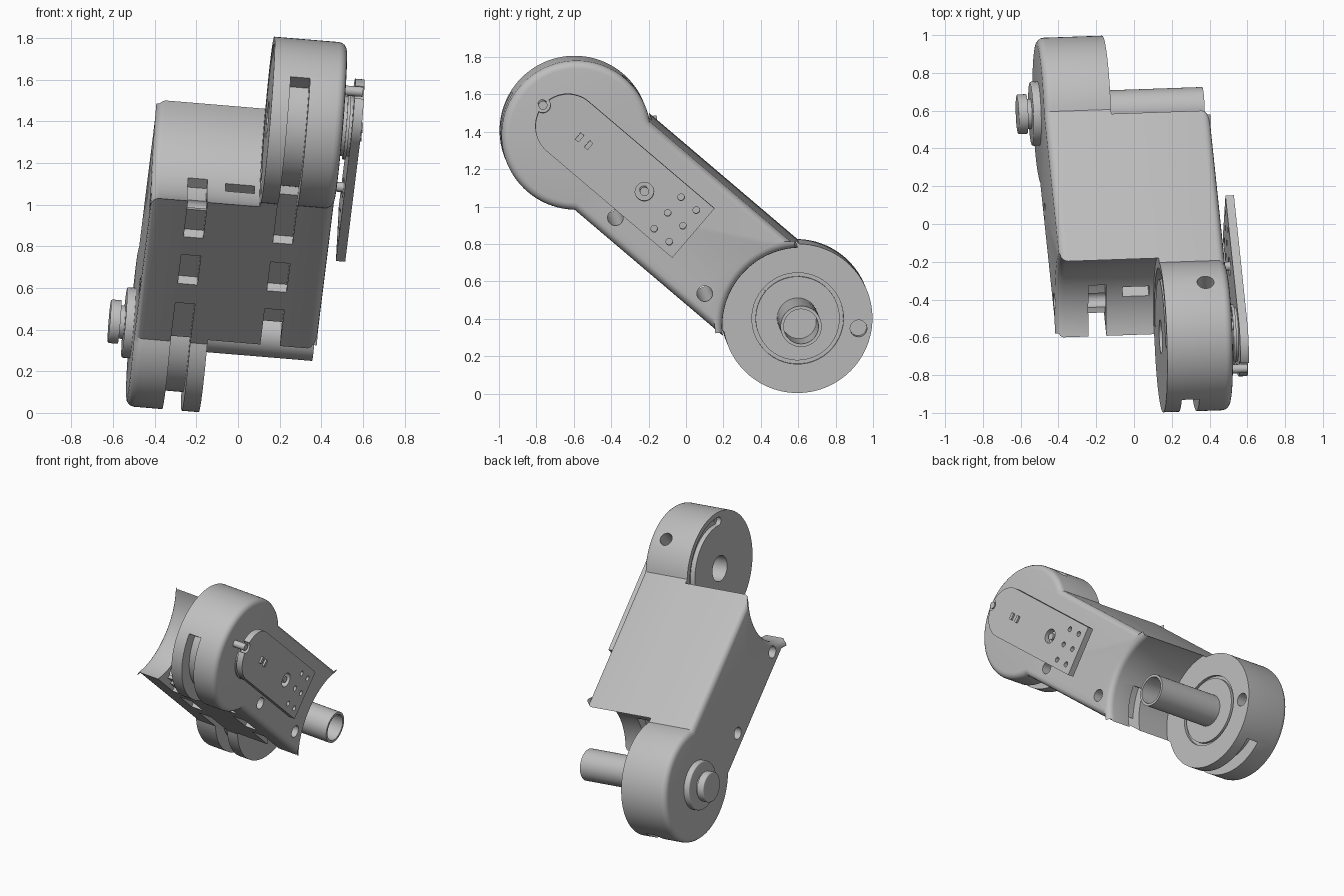
import bpy, bmesh
from math import pi, sin, cos, radians, acos, asin
from mathutils import Matrix, Vector

cube = bpy.data.objects.get("Cube")
if cube:
    bpy.data.objects.remove(cube)

# One plain grey for everything
grey = bpy.data.materials.new("plain grey")
grey.use_nodes = True
grey.diffuse_color = (0.52, 0.52, 0.52, 1)
grey.node_tree.nodes["Principled BSDF"].inputs["Base Color"].default_value = (0.52, 0.52, 0.52, 1)

# Local frame: X = joint axis, U = along the arm, V = across the arm
axis = Vector((1, 0.035, -0.083)).normalized()
along = Vector((0, 0.76, -0.65))
along = (along - axis * along.dot(axis)).normalized()
across = axis.cross(along)
RIGHT = Matrix((axis, along, across)).transposed().to_4x4()
RIGHT.translation = Vector((-0.007, 0, 0.905))
LEFT = RIGHT @ Matrix.Rotation(pi, 4, 'Z')   # same half turned end for end

JOINT, DISC, CLEAR, HALF = 0.79, 0.40, 0.42, 0.31
INNER, OUTER = 0.085, 0.437


def arc(u, v, r, start, end, n=48):
    angles = [radians(start + (end - start) * i / n) for i in range(n + 1)]
    return [(u + r * cos(t), v + r * sin(t)) for t in angles]


def circle(u, v, r, n=48):
    return arc(u, v, r, 0, 360, n)[:-1]


def rect(u0, u1, v0, v1):
    return [(u0, v0), (u1, v0), (u1, v1), (u0, v1)]


def ring_sector(u, r0, r1, start, end):
    return arc(u, 0, r0, start, end) + arc(u, 0, r1, end, start)


def prism(name, outline, x0, x1, frame=RIGHT, bevel=0):
    """Extrude a U-V outline along the joint axis, optionally rounding the outer rim."""
    bm = bmesh.new()
    face = bm.faces.new([bm.verts.new((x0, u, v)) for u, v in outline])
    cap = bmesh.ops.extrude_face_region(bm, geom=[face])["geom"]
    bmesh.ops.translate(bm, vec=(x1 - x0, 0, 0), verts=[g for g in cap if isinstance(g, bmesh.types.BMVert)])
    bmesh.ops.recalc_face_normals(bm, faces=bm.faces)
    if bevel:
        rim = [g for g in cap if isinstance(g, bmesh.types.BMEdge)]
        bmesh.ops.bevel(bm, geom=rim, offset=bevel, segments=4, profile=0.5, affect='EDGES')
    mesh = bpy.data.meshes.new(name)
    bm.to_mesh(mesh)
    bm.free()
    mesh.materials.append(grey)
    obj = bpy.data.objects.new(name, mesh)
    bpy.context.collection.objects.link(obj)
    obj.matrix_world = frame
    return obj


def cut(obj, outline, x0, x1, frame=RIGHT):
    cutter = prism("cutter", outline, x0, x1, frame)
    cutter.hide_render = True
    mod = obj.modifiers.new("cut", 'BOOLEAN')
    mod.operation, mod.solver, mod.object = 'DIFFERENCE', 'EXACT', cutter
    bpy.context.view_layer.objects.active = obj
    bpy.ops.object.modifier_apply(modifier=mod.name)
    bpy.data.objects.remove(cutter)


# Housing half: round joint head running into a bar with a concave end
head = asin(HALF / DISC) * 180 / pi
mouth = asin(HALF / CLEAR) * 180 / pi
half_outline = (arc(-JOINT, 0, DISC, head, 360 - head, 72)
                + arc(JOINT, 0, CLEAR, 180 + mouth, 180 - mouth, 36))


def housing_half(name, frame):
    half = prism(name, half_outline, INNER, OUTER, frame, bevel=0.04)
    x0, x1 = 0.168, 0.262
    # cable slots: round the head, along the underside, and in the concave end
    for outline in (ring_sector(-JOINT, 0.31, 0.46, 188, 312),
                    rect(-0.60, -0.25, -0.4, -0.26),
                    rect(-0.107, 0.107, -0.4, -0.26),
                    rect(0.24, 0.7, -0.4, -0.26),
                    ring_sector(JOINT, 0.38, 0.48, 187, 225)):
        cut(half, outline, x0, x1, frame)
    return half


right_housing = housing_half("right_housing", RIGHT)
left_housing = housing_half("left_housing", LEFT)

# Middle web, concave at both ends
middle_outline = (arc(-JOINT, 0, CLEAR, mouth, -mouth, 36)
                  + arc(JOINT, 0, CLEAR, 180 + mouth, 180 - mouth, 36))
middle_housing = prism("middle_housing", middle_outline, -INNER, INNER)
for frame in (RIGHT, LEFT):
    cut(middle_housing, rect(-0.55, -0.3, -0.13, -0.07), -0.08, 0.06, frame)

# Screw holes through the whole housing
for part in (right_housing, middle_housing, left_housing):
    for u in (-0.346, 0.283):
        cut(part, circle(u, -0.2, 0.042, 24), -0.6, 0.6)

# Right head: shaft bore, stop groove with round ends, and grub screw hole
cut(right_housing, circle(-JOINT, 0, 0.09), 0, 0.3)
groove = (arc(-JOINT, 0, 0.305, -40, 135)
          + arc(-JOINT + 0.335 * cos(radians(135)), 0.335 * sin(radians(135)), 0.03, 315, 135, 10)[1:-1][::-1]
          + arc(-JOINT, 0, 0.365, 135, -40))
groove = ring_sector(-JOINT, 0.305, 0.365, -40, 135)
cut(right_housing, groove, 0, INNER + 0.035)
end = radians(135)
cut(right_housing, circle(-JOINT + 0.335 * cos(end), 0.335 * sin(end), 0.03, 24), 0, INNER + 0.034)
upright = RIGHT @ Matrix.Translation((0.31, -0.76, 0)) @ Matrix.Rotation(-pi / 2, 4, 'Y')
cut(right_housing, circle(0, 0, 0.045, 24), 0.28, 0.5, upright)

# Left head: bearing seat ring and stop pin hole
cut(left_housing, ring_sector(-JOINT, 0.225, 0.245, 0, 359.9), 0, INNER + 0.02, LEFT)
cut(left_housing, circle(-JOINT - 0.283, 0.17, 0.045, 24), 0, 0.16, LEFT)

# Hollow shaft across the concave end
shaft = prism("output_shaft", circle(JOINT, 0, 0.11), -0.12, 0.437)
cut(shaft, circle(JOINT, 0, 0.093), 0.1, 0.6)

# Stepped knob on the outside of the left head
for name, r, x0, x1 in (("knob_flange", 0.17, 0.42, 0.478),
                        ("knob_neck", 0.08, 0.47, 0.51),
                        ("knob_cap", 0.105, 0.50, 0.55)):
    prism(name, circle(-JOINT, 0, r), x0, x1, LEFT, bevel=0.008)

# Sensor plate on the right, with its ribbed spacer
P0, P1, PV, PR = 0.487, 0.532, 0.011, 0.174
plate = prism("sensor_plate", arc(-0.865, PV, PR, 90, 270) + [(0.018, PV - PR), (0.018, PV + PR)], P0, P1)
cut(plate, circle(-1.04, PV, 0.04, 24), 0.4, 0.6)
cut(plate, circle(-0.326, PV, 0.05, 24), 0.4, 0.6)
for u in (-0.157, -0.05):
    for v in (-0.107, 0.005, 0.115):
        cut(plate, circle(u, v, 0.018, 16), 0.4, 0.6)
for u in (-0.78, -0.716):
    prism("plate_contact", rect(u - 0.012, u + 0.012, PV - 0.027, PV + 0.02), P1 - 0.01, P1 + 0.013)
for i in range(4):
    prism("spacer_rib", circle(-JOINT, 0, 0.16 - 0.015 * (i % 2)), 0.43 + 0.015 * i, 0.445 + 0.015 * i)
for u in (-1.04, -0.326):
    prism("plate_pin", circle(u, PV, 0.024, 20), 0.42, 0.525)

# Smooth the round faces, keep edges crisp
for obj in bpy.context.scene.objects:
    obj.select_set(obj.type == 'MESH' and grey.name in obj.data.materials)
bpy.context.view_layer.objects.active = right_housing
bpy.ops.object.shade_smooth_by_angle(angle=radians(30))
